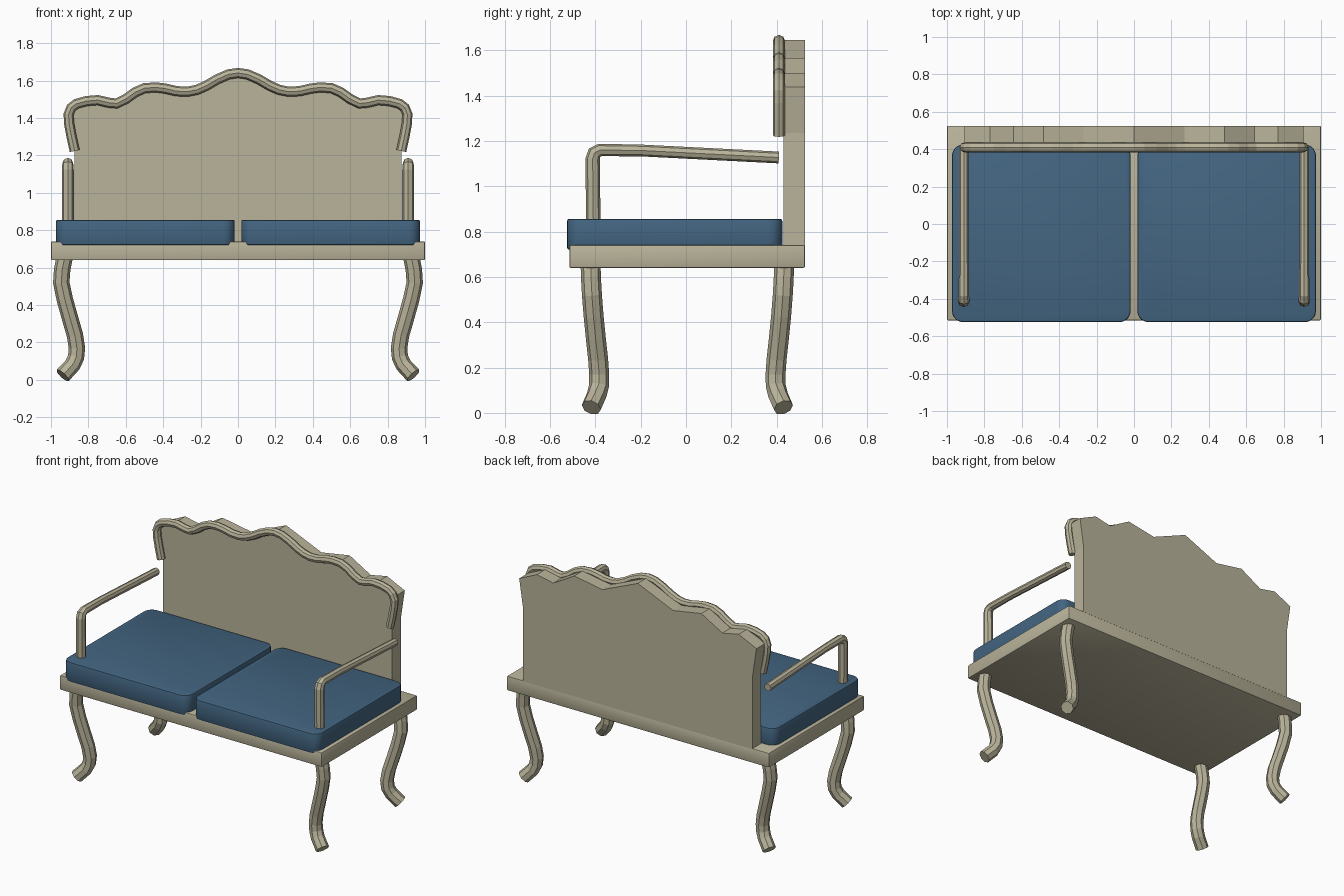
import bpy, bmesh, math
from mathutils import Vector

if "Cube" in bpy.data.objects:
    bpy.data.objects.remove(bpy.data.objects["Cube"], do_unlink=True)


def material(name, rgb):
    m = bpy.data.materials.new(name)
    m.use_nodes = True
    m.diffuse_color = (*rgb, 1)
    bsdf = m.node_tree.nodes["Principled BSDF"]
    bsdf.inputs["Base Color"].default_value = (*rgb, 1)
    bsdf.inputs["Roughness"].default_value = 0.7
    return m


WOOD = material("beige wood", (0.49, 0.455, 0.325))
FABRIC = material("blue fabric", (0.056, 0.130, 0.220))


def finish(bm, name, mat, smooth=False):
    bmesh.ops.recalc_face_normals(bm, faces=bm.faces)
    me = bpy.data.meshes.new(name)
    bm.to_mesh(me)
    bm.free()
    me.materials.append(mat)
    ob = bpy.data.objects.new(name, me)
    bpy.context.collection.objects.link(ob)
    if smooth:
        bpy.ops.object.select_all(action='DESELECT')
        ob.select_set(True)
        bpy.context.view_layer.objects.active = ob
        bpy.ops.object.shade_smooth_by_angle(angle=math.radians(35))
    return ob


def box(name, mat, lo, hi, edge, corner=0.0):
    """Box with softened edges and optionally rounder vertical corners."""
    bm = bmesh.new()
    bmesh.ops.create_cube(bm, size=1)
    for v in bm.verts:
        v.co = [(a + b) / 2 + c * (b - a) for a, b, c in zip(lo, hi, v.co)]
    if corner:
        upright = [e for e in bm.edges
                   if abs(e.verts[0].co.z - e.verts[1].co.z) > 0.01]
        bmesh.ops.bevel(bm, geom=upright, offset=corner, segments=5,
                        profile=0.5, affect='EDGES')
        rims = [e for e in bm.edges
                if abs(e.verts[0].co.z - e.verts[1].co.z) < 1e-4]
    else:
        rims = list(bm.edges)
    bmesh.ops.bevel(bm, geom=rims, offset=edge, segments=2,
                    profile=0.5, affect='EDGES')
    return finish(bm, name, mat, True)


def tube(name, path, radii, side, n=8):
    """Capped eight-sided tube along a path; side is a rough ring axis."""
    pts = [Vector(p) for p in path]
    if not isinstance(radii, (list, tuple)):
        radii = [radii] * len(pts)
    bm = bmesh.new()
    rings = []
    for i, (p, r) in enumerate(zip(pts, radii)):
        a = (p - pts[i - 1]).normalized() if i else Vector()
        b = (pts[i + 1] - p).normalized() if i < len(pts) - 1 else Vector()
        t = (a + b).normalized()
        u = Vector(side)
        u = (u - t * u.dot(t)).normalized()
        w = t.cross(u)
        rings.append([bm.verts.new(p + r * (math.cos(k * math.tau / n) * u
                                            + math.sin(k * math.tau / n) * w))
                      for k in range(n)])
    for r0, r1 in zip(rings, rings[1:]):
        for k in range(n):
            bm.faces.new((r0[k], r0[(k + 1) % n], r1[(k + 1) % n], r1[k]))
    bm.faces.new(rings[0])
    bm.faces.new(rings[-1])
    return finish(bm, name, WOOD)


# Seat slab
box("seat_base", WOOD, (-1, -0.515, 0.64), (1, 0.525, 0.74), 0.007)

# Backrest panel with a faceted scalloped top
half = [(0, 1.645), (0.27, 1.53), (0.485, 1.567), (0.645, 1.475),
        (0.77, 1.50), (0.905, 1.437), (0.875, 1.236), (0.875, 0.735)]
outline = half + [(-x, z) for x, z in half[:0:-1]]
bm = bmesh.new()
face = bm.faces.new([bm.verts.new((x, 0.43, z)) for x, z in outline])
ext = bmesh.ops.extrude_face_region(bm, geom=[face])
bmesh.ops.translate(bm, vec=(0, 0.095, 0),
                    verts=[g for g in ext["geom"]
                           if isinstance(g, bmesh.types.BMVert)])
finish(bm, "backrest_panel", WOOD)

# Wavy crest rail in front of the panel
crest = [(0, 1.641), (0.05, 1.634), (0.11, 1.608), (0.17, 1.573), (0.22, 1.551),
         (0.27, 1.541), (0.33, 1.544), (0.39, 1.558), (0.44, 1.564),
         (0.50, 1.560), (0.55, 1.538), (0.60, 1.502), (0.65, 1.478),
         (0.69, 1.482), (0.75, 1.496), (0.81, 1.491), (0.865, 1.476),
         (0.892, 1.455), (0.906, 1.42), (0.903, 1.37), (0.89, 1.30), (0.873, 1.224)]
rail = [(-x, 0.41, z) for x, z in crest[:0:-1]] + [(x, 0.41, z) for x, z in crest]
tube("crest_rail", rail, 0.027, (0, 1, 0))

# Centreline of one leg: x outwards, y towards the front, z up
leg = [(0.928, 0.427, 0.65), (0.940, 0.425, 0.59), (0.945, 0.421, 0.52),
       (0.926, 0.414, 0.43), (0.898, 0.404, 0.33), (0.872, 0.394, 0.24),
       (0.861, 0.389, 0.17), (0.866, 0.390, 0.12), (0.885, 0.400, 0.08),
       (0.937, 0.424, 0.024)]
# Centreline of one arm: y, z and tube radius
arm = [(-0.408, 0.74, 0.032), (-0.412, 1.12, 0.032), (-0.404, 1.147, 0.031),
       (-0.38, 1.160, 0.028), (-0.20, 1.158, 0.026), (0.41, 1.127, 0.026)]

for s, label in ((1, "left"), (-1, "right")):
    # Seat cushion, overhanging the front slightly
    x0, x1 = sorted((s * 0.018, s * 0.973))
    box(label + "_cushion", FABRIC, (x0, -0.525, 0.72), (x1, 0.425, 0.856),
        0.009, 0.06)
    # Armrest with its front post
    tube(label + "_armrest", [(s * 0.91, y, z) for y, z, r in arm],
         [r for y, z, r in arm], (1, 0, 0))
    # Curved legs, front and rear
    for d, place in ((-1, "front"), (1, "rear")):
        tube(f"{place}_{label}_leg",
             [(s * x, d * y + 0.006, z) for x, y, z in leg], 0.044, (0, 1, 0))
